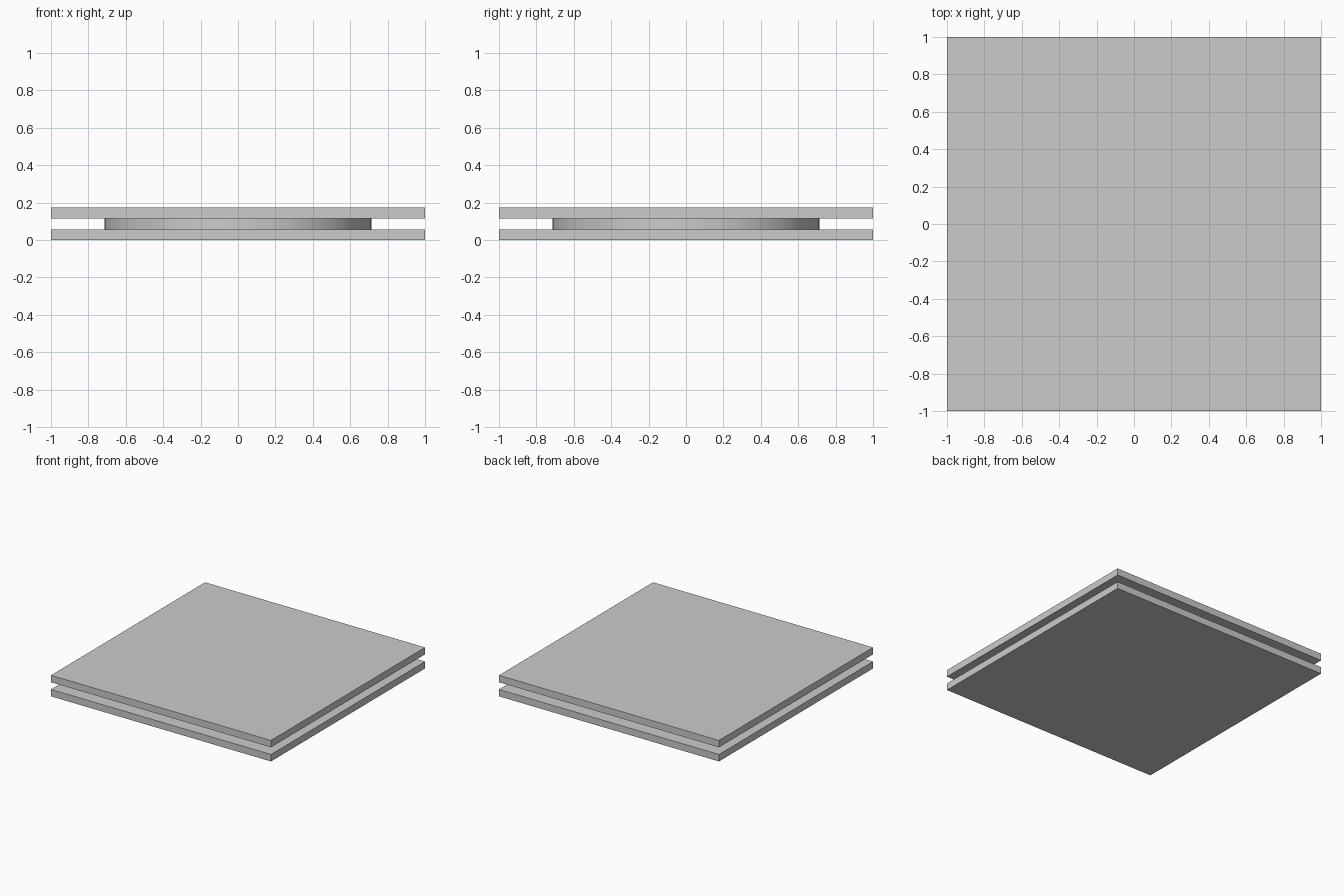
import bpy

if "Cube" in bpy.data.objects:
    bpy.data.objects.remove(bpy.data.objects["Cube"])

PLATE = 0.057   # plate thickness
TOP = 0.173     # overall height


def plate(name, z0):
    bpy.ops.mesh.primitive_cube_add(size=1, location=(0, 0, z0 + PLATE / 2))
    ob = bpy.context.object
    ob.name = name
    ob.scale = (2, 2, PLATE)
    bpy.ops.object.transform_apply(location=False, rotation=False, scale=True)


# Two square plates
plate("bottom_plate", 0)
plate("top_plate", TOP - PLATE)

# Round spacer between the plates
bpy.ops.mesh.primitive_cylinder_add(vertices=64, radius=0.715, depth=TOP - 2 * PLATE,
                                    location=(0, 0, TOP / 2))
bpy.context.object.name = "round_spacer"
bpy.ops.object.shade_smooth_by_angle()
